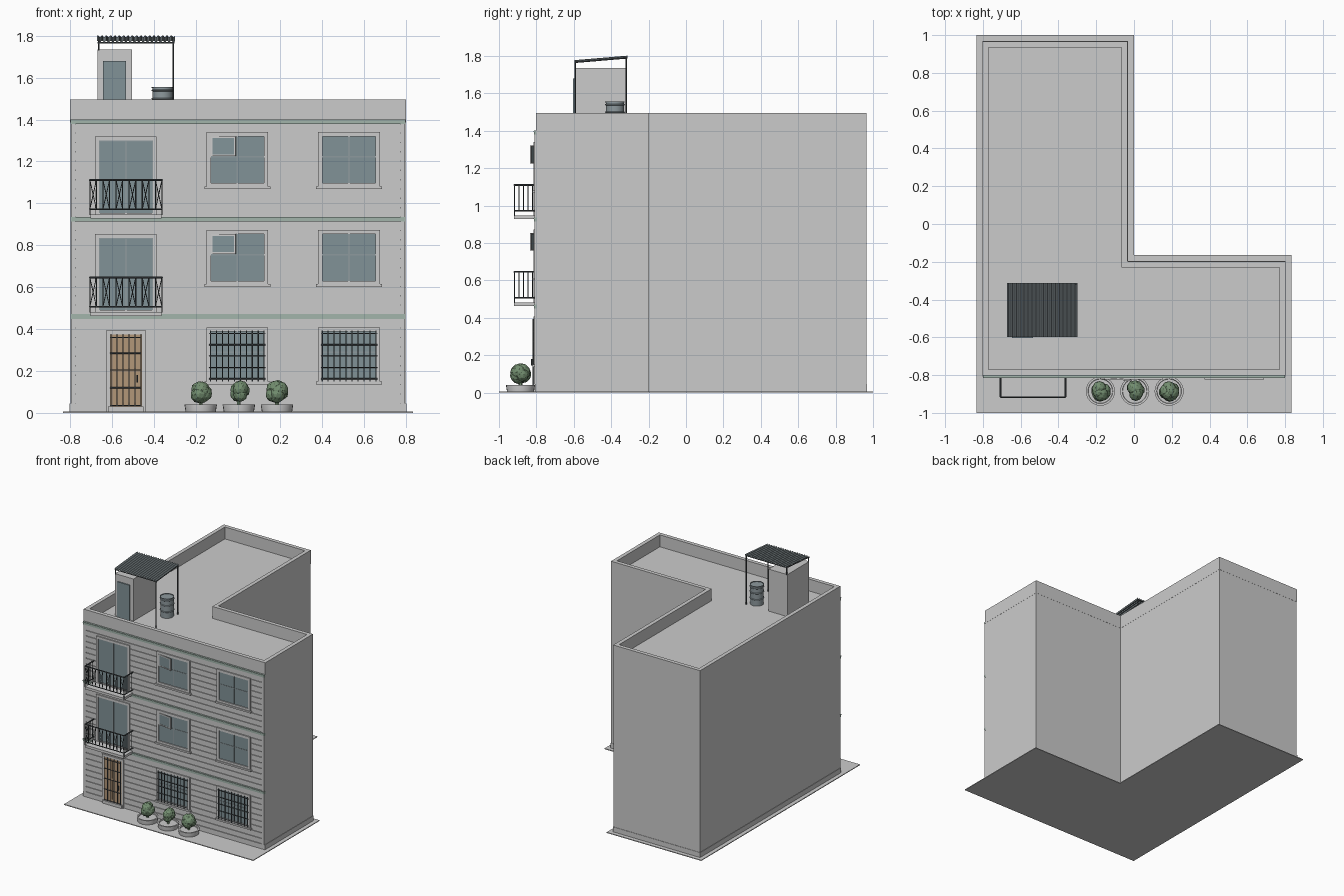
import bpy, bmesh, math, random
from mathutils import Vector, Matrix

if "Cube" in bpy.data.objects:
    bpy.data.objects.remove(bpy.data.objects["Cube"])

random.seed(4)

def material(name, r, g, b):
    m = bpy.data.materials.new(name)
    m.diffuse_color = (r, g, b, 1)
    m.use_nodes = True
    m.node_tree.nodes["Principled BSDF"].inputs["Base Color"].default_value = m.diffuse_color
    return m

GLASS = material("glass", .22, .29, .31)
GREEN = material("trim_green", .36, .46, .41)
WOOD = material("wood", .45, .31, .19)
IRON = material("iron", .06, .07, .075)
LEAF = material("leaf", .17, .27, .16)
TIN = material("tin", .27, .32, .34)

class Part:
    """Collects boxes, rods and prisms into one named object."""
    def __init__(self, name, mat=None):
        self.name, self.mat, self.bm = name, mat, bmesh.new()

    def box(self, x0, x1, y0, y1, z0, z1):
        m = Matrix.Translation(((x0 + x1) / 2, (y0 + y1) / 2, (z0 + z1) / 2)) \
            @ Matrix.Diagonal((x1 - x0, y1 - y0, z1 - z0, 1))
        return bmesh.ops.create_cube(self.bm, size=1, matrix=m)["verts"]

    def rod(self, a, b, r=.003, n=6):
        a, b = Vector(a), Vector(b)
        m = Matrix.Translation((a + b) / 2) @ (b - a).to_track_quat('Z', 'Y').to_matrix().to_4x4()
        bmesh.ops.create_cone(self.bm, cap_ends=True, segments=n, radius1=r, radius2=r,
                              depth=(b - a).length, matrix=m)

    def frame(self, x0, x1, z0, z1, w, y0, y1):
        self.box(x0, x0 + w, y0, y1, z0, z1)
        self.box(x1 - w, x1, y0, y1, z0, z1)
        self.box(x0 + w, x1 - w, y0, y1, z0, z0 + w)
        self.box(x0 + w, x1 - w, y0, y1, z1 - w, z1)

    def prism(self, pts, z0, z1):
        f = self.bm.faces.new([self.bm.verts.new((x, y, z0)) for x, y in pts])
        r = bmesh.ops.extrude_face_region(self.bm, geom=[f], use_keep_orig=True)
        for v in r["geom"]:
            if isinstance(v, bmesh.types.BMVert):
                v.co.z = z1

    def lathe(self, prof, cx, cy, n=24):
        rings = [[self.bm.verts.new((cx + r * math.cos(2 * math.pi * i / n),
                                     cy + r * math.sin(2 * math.pi * i / n), z))
                  for i in range(n)] for r, z in prof]
        for a, b in zip(rings, rings[1:]):
            for i in range(n):
                j = (i + 1) % n
                self.bm.faces.new((a[i], a[j], b[j], b[i]))
        self.bm.faces.new(rings[0])
        self.bm.faces.new(rings[-1])

    def done(self, smooth=False):
        bmesh.ops.recalc_face_normals(self.bm, faces=self.bm.faces)
        me = bpy.data.meshes.new(self.name)
        self.bm.to_mesh(me)
        self.bm.free()
        if self.mat:
            me.materials.append(self.mat)
        ob = bpy.data.objects.new(self.name, me)
        bpy.context.collection.objects.link(ob)
        if smooth:
            bpy.ops.object.select_all(action='DESELECT')
            ob.select_set(True)
            bpy.context.view_layer.objects.active = ob
            bpy.ops.object.shade_smooth_by_angle(angle=math.radians(35))
        return ob

def ell(o, front=-.8):
    """L-shaped footprint, grown outward by o."""
    return [(-.8 - o, front - o), (.8 + o, front - o), (.8 + o, -.2 + o),
            (-.035 + o, -.2 + o), (-.035 + o, .965 + o), (-.8 - o, .965 + o)]

# Ground slab, walls, plinth
for name, o, front, z0, z1 in (("ground_slab", .035, -.965, 0, .006),
                               ("walls", 0, -.8, 0, 1.4), ("plinth", .003, -.803, 0, .045)):
    p = Part(name)
    p.prism(ell(o, front if name == "ground_slab" else -.8 - (.004 if name == "plinth" else 0)), z0, z1)
    p.done()

# Parapet ring
p = Part("parapet")
loops = [[p.bm.verts.new((x, y, z)) for x, y in ell(o)]
         for o, z in ((.001, 1.385), (.001, 1.495), (-.03, 1.495), (-.03, 1.385))]
for k in range(4):
    a, b = loops[k], loops[(k + 1) % 4]
    for i in range(6):
        p.bm.faces.new((a[i], a[(i + 1) % 6], b[(i + 1) % 6], b[i]))
p.done()

# Facade siding boards, corner strips, green bands
FLOORS = [(.045, .45), (.47, .915), (.935, 1.38)]
siding = Part("siding")
for z0, z1 in FLOORS:
    n = round((z1 - z0) / .045)
    h = (z1 - z0) / n
    for i in range(n):
        siding.box(-.775, .775, -.806, -.798, z0 + i * h + .003, z0 + (i + 1) * h - .003)
siding.done()
p = Part("corner_strips")
for s in (-1, 1):
    p.box(s * .787 - .011, s * .787 + .011, -.81, -.798, .045, 1.385)
p.done()
p = Part("floor_bands", GREEN)
for z in (.46, .925, 1.39):
    p.box(-.8, .8, -.812, -.798, z - .011, z + .011)
    p.box(-.8, .8, -.816, -.798, z + .003, z + .009)
p.done()

# Windows: surround, sill, sash, panes
surround, sash, glass = Part("window_surrounds"), Part("window_sashes", TIN), Part("window_glass", GLASS)
vents, vent_frames = Part("open_vents", GLASS), Part("open_vent_frames")
grille = Part("window_grilles", IRON)
for fl, z in enumerate((.145, .61, 1.077)):
    for cx in (-.003, .53):
        x0, x1, z1 = cx - .147, cx + .147, z + .263
        surround.frame(x0, x1, z, z1, .02, -.815, -.798)
        surround.box(x0 - .01, x1 + .01, -.822, -.798, z - .009, z + .004)
        glass.box(x0 + .02, x1 - .02, -.8075, -.798, z + .02, z1 - .02)
        zm = z + .145
        sash.box(cx - .004, cx + .004, -.81, -.8, z + .02, z1 - .02)
        sash.box(x0 + .02, x1 - .02, -.81, -.8, zm - .003, zm + .003)
        if fl == 0:      # security bars
            for i in range(10):
                x = cx - .128 + i * .256 / 9
                grille.rod((x, -.819, z + .005), (x, -.819, z1 - .015), .003)
            for i in range(5):
                zz = z + .018 + i * .054
                grille.rod((cx - .135, -.819, zz), (cx + .135, -.819, zz), .003)
        elif cx < .1:    # side-hung vent standing ajar
            rot = Matrix.Rotation(math.radians(-9), 3, 'Z')
            a = vents.box(x0 + .03, cx - .012, -.814, -.81, zm + .01, z1 - .026)
            n0 = len(vent_frames.bm.verts)
            vent_frames.frame(x0 + .022, cx - .006, zm + .004, z1 - .02, .008, -.816, -.808)
            vent_frames.bm.verts.ensure_lookup_table()
            for part, vs in ((vents, a), (vent_frames, vent_frames.bm.verts[n0:])):
                bmesh.ops.rotate(part.bm, verts=vs, cent=(x0 + .022, -.81, 0), matrix=rot)

# Balcony doors, slabs and railings
slabs, rails = Part("balcony_slabs"), Part("balcony_railings", IRON)
CX = -.535
for z in (.462, .927):
    surround.frame(CX - .147, CX + .147, z + .01, z + .391, .018, -.815, -.798)
    glass.box(CX - .129, CX + .129, -.8075, -.798, z + .02, z + .373)
    sash.frame(CX - .129, CX, z + .02, z + .373, .005, -.81, -.8)
    sash.frame(CX, CX + .129, z + .02, z + .373, .005, -.81, -.8)
    slabs.box(CX - .17, CX + .17, -.92, -.8, z, z + .02)
    lo, hi, xa, xb, yf = z + .045, z + .184, CX - .172, CX + .172, -.917
    for zz, r in ((lo, .004), (hi, .005)):
        rails.rod((xa, yf, zz), (xb, yf, zz), r)
        for x in (xa, xb):
            rails.rod((x, yf, zz), (x, -.802, zz), r)
    n = 11
    for i in range(n + 1):
        x = xa + (xb - xa) * i / n
        foot = z + .018 if i in (0, n) else lo
        rails.rod((x, yf, foot), (x, yf, hi), .003)
        if i < n and i % 2 == 0:    # crossed bays
            x2 = xa + (xb - xa) * (i + 1) / n
            rails.rod((x, yf, lo), (x2, yf, hi), .002, 4)
            rails.rod((x2, yf, lo), (x, yf, hi), .002, 4)
    for x in (xa, xb):
        for i in range(1, 5):
            rails.rod((x, yf + i * .024, lo), (x, yf + i * .024, hi), .003)

# Entrance door
surround.frame(CX - .095, CX + .095, .006, .393, .018, -.815, -.798)
p = Part("entrance_door", WOOD)
p.box(CX - .077, CX + .077, -.809, -.798, .03, .376)
for s in (-1, 1):
    p.box(CX + s * .037 - .03, CX + s * .037 + .03, -.812, -.8, .05, .2)
    p.box(CX + s * .037 - .03, CX + s * .037 + .03, -.812, -.8, .215, .36)
p.done()
p = Part("door_step")
p.box(CX - .085, CX + .085, -.825, -.8, .004, .03)
p.done()
p = Part("door_bars", IRON)
for i in range(6):
    x = CX - .072 + i * .0288
    p.rod((x, -.818, .012), (x, -.818, .376), .003)
for z in (.035, .12, .205, .285, .36):
    p.rod((CX - .075, -.818, z), (CX + .075, -.818, z), .003)
p.rod((CX + .055, -.824, .145), (CX + .055, -.824, .18), .004)
p.done()
for part in (surround, sash, glass, vents, vent_frames, grille, slabs, rails):
    part.done()

# Planters with clumpy bushes
pots, bushes = Part("planters"), Part("bushes", LEAF)
for cx in (-.178, .004, .186):
    pots.lathe([(.072, .004), (.077, .036), (.077, .041), (.066, .041), (.064, .034)], cx, -.885)
    bushes.rod((cx, -.885, .03), (cx, -.885, .08), .01)
    for i in range(16):
        d = Vector((random.gauss(0, 1), random.gauss(0, 1), random.gauss(0, 1))).normalized() * .021
        c = Vector((cx, -.885, .1)) + d
        bmesh.ops.create_icosphere(bushes.bm, subdivisions=2, radius=random.uniform(.032, .038),
                                   matrix=Matrix.Translation(c))
pots.done(True)
bushes.done()

# Rooftop hut and its door
p = Part("roof_hut")
p.box(-.67, -.505, -.595, -.32, 1.39, 1.735)
p.done()
p = Part("roof_hut_door", GLASS)
p.box(-.645, -.535, -.603, -.59, 1.4, 1.68)
p.done()

# Corrugated canopy on posts
YF, YB, ZF, ZB = -.597, -.312, 1.772, 1.796
p = Part("canopy_sheet", TIN)
N = 72
rows = []
for i in range(N + 1):
    x, dz = -.672 + .372 * i / N, .005 * math.sin(i * math.pi / 2 + math.pi / 4)
    rows.append([p.bm.verts.new((x, y, z + dz + t)) for y, z, t in
                 ((YF, ZF, 0), (YB, ZB, 0), (YB, ZB, .002), (YF, ZF, .002))])
for a, b in zip(rows, rows[1:]):
    for k in range(4):
        p.bm.faces.new((a[k], b[k], b[(k + 1) % 4], a[(k + 1) % 4]))
p.bm.faces.new(rows[0])
p.bm.faces.new(rows[-1])
p.done()
p = Part("canopy_posts", IRON)
for x, base in ((-.665, 1.73), (-.308, 1.4)):
    for y, z in ((YF + .004, ZF), (YB - .008, ZB)):
        p.rod((x, y, base), (x, y, z - .002), .004)
    p.rod((x, YF, ZF - .006), (x, YB, ZB - .006), .004)
for y, z in ((YF + .004, ZF - .006), (YB - .008, ZB - .007)):
    p.rod((-.67, y, z), (-.302, y, z), .004)
p.done()

# Water barrel with hoops
p = Part("barrel", TIN)
prof = [(.049, 1.4)]
for z in (1.445, 1.495, 1.535):
    prof += [(.049, z), (.053, z + .003), (.053, z + .006), (.049, z + .009)]
prof += [(.049, 1.55), (.052, 1.551), (.052, 1.556), (.047, 1.556), (.047, 1.551)]
p.lathe(prof, -.36, -.38)
p.done(True)
